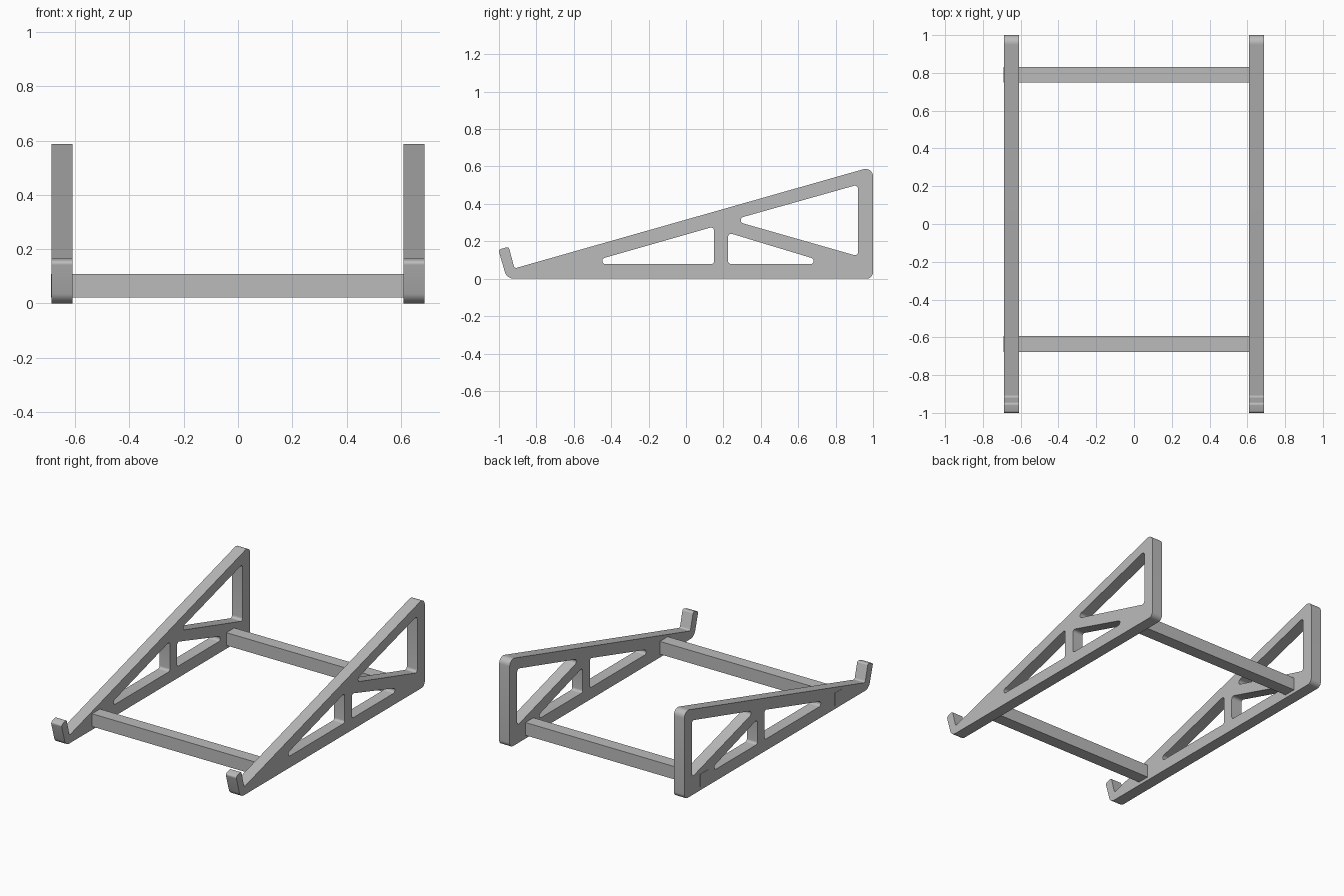
import bpy
import math
from mathutils import Matrix, Vector

if "Cube" in bpy.data.objects:
    bpy.data.objects.remove(bpy.data.objects["Cube"])

grey = bpy.data.materials.new("matte grey")
grey.diffuse_color = (0.5, 0.5, 0.5, 1)
grey.use_nodes = True
grey.node_tree.nodes["Principled BSDF"].inputs["Base Color"].default_value = grey.diffuse_color


def rounded(corners, segments=8):
    """Fillet each (y, z, radius) corner of a closed profile."""
    pts, n = [], len(corners)
    for i, (y, z, r) in enumerate(corners):
        p = Vector((y, z))
        a = (Vector(corners[i - 1][:2]) - p).normalized()
        b = (Vector(corners[(i + 1) % n][:2]) - p).normalized()
        half = a.angle(b) / 2
        centre = p + (a + b).normalized() * (r / math.sin(half))
        start = p + a * (r / math.tan(half)) - centre
        end = p + b * (r / math.tan(half)) - centre
        sweep = start.angle_signed(end)
        for k in range(segments + 1):
            t = -sweep * k / segments
            pts.append(centre + Matrix.Rotation(t, 2) @ start)
    return pts


# Side profile with a front hook, and the three openings of the truss
outline = [(-0.958, 0, 0.05), (1, 0, 0.035), (1, 0.6, 0.04),
           (-0.917, 0.055, 0.012), (-0.948, 0.171, 0.012), (-1.003, 0.155, 0.014)]
openings = [
    [(-0.552, 0.078, 0.017), (0.15, 0.078, 0.017), (0.15, 0.279, 0.017)],
    [(0.225, 0.078, 0.017), (0.78, 0.078, 0.017), (0.225, 0.246, 0.017)],
    [(0.245, 0.313, 0.018), (0.92, 0.12, 0.017), (0.92, 0.503, 0.017)],
]


def side_frame(name, x):
    curve = bpy.data.curves.new(name + "_profile", 'CURVE')
    curve.dimensions = '2D'
    curve.fill_mode = 'BOTH'
    curve.extrude = 0.039
    for loop in [outline] + openings:
        pts = rounded(loop)
        spline = curve.splines.new('POLY')
        spline.points.add(len(pts) - 1)
        for point, p in zip(spline.points, pts):
            point.co = (p.x, p.y, 0, 1)
        spline.use_cyclic_u = True
    helper = bpy.data.objects.new(name + "_helper", curve)
    bpy.context.collection.objects.link(helper)
    bpy.context.view_layer.update()
    depsgraph = bpy.context.evaluated_depsgraph_get()
    mesh = bpy.data.meshes.new_from_object(helper.evaluated_get(depsgraph))
    bpy.data.objects.remove(helper)
    # Stand the profile up in the y-z plane
    mesh.transform(Matrix(((0, 0, 1, x), (1, 0, 0, 0), (0, 1, 0, 0), (0, 0, 0, 1))))
    mesh.materials.clear()
    mesh.materials.append(grey)
    obj = bpy.data.objects.new(name, mesh)
    bpy.context.collection.objects.link(obj)
    bpy.ops.object.select_all(action='DESELECT')
    obj.select_set(True)
    bpy.context.view_layer.objects.active = obj
    bpy.ops.object.shade_smooth_by_angle(angle=math.radians(30))


def crossbar(name, y0, y1):
    x0, x1, z0, z1 = -0.69, 0.62, 0.022, 0.108
    bpy.ops.mesh.primitive_cube_add(
        size=1, location=((x0 + x1) / 2, (y0 + y1) / 2, (z0 + z1) / 2))
    obj = bpy.context.object
    obj.name = name
    obj.scale = (x1 - x0, y1 - y0, z1 - z0)
    obj.data.materials.append(grey)


side_frame("left_side_frame", -0.649)
side_frame("right_side_frame", 0.649)
crossbar("front_crossbar", -0.678, -0.594)
crossbar("rear_crossbar", 0.748, 0.832)
